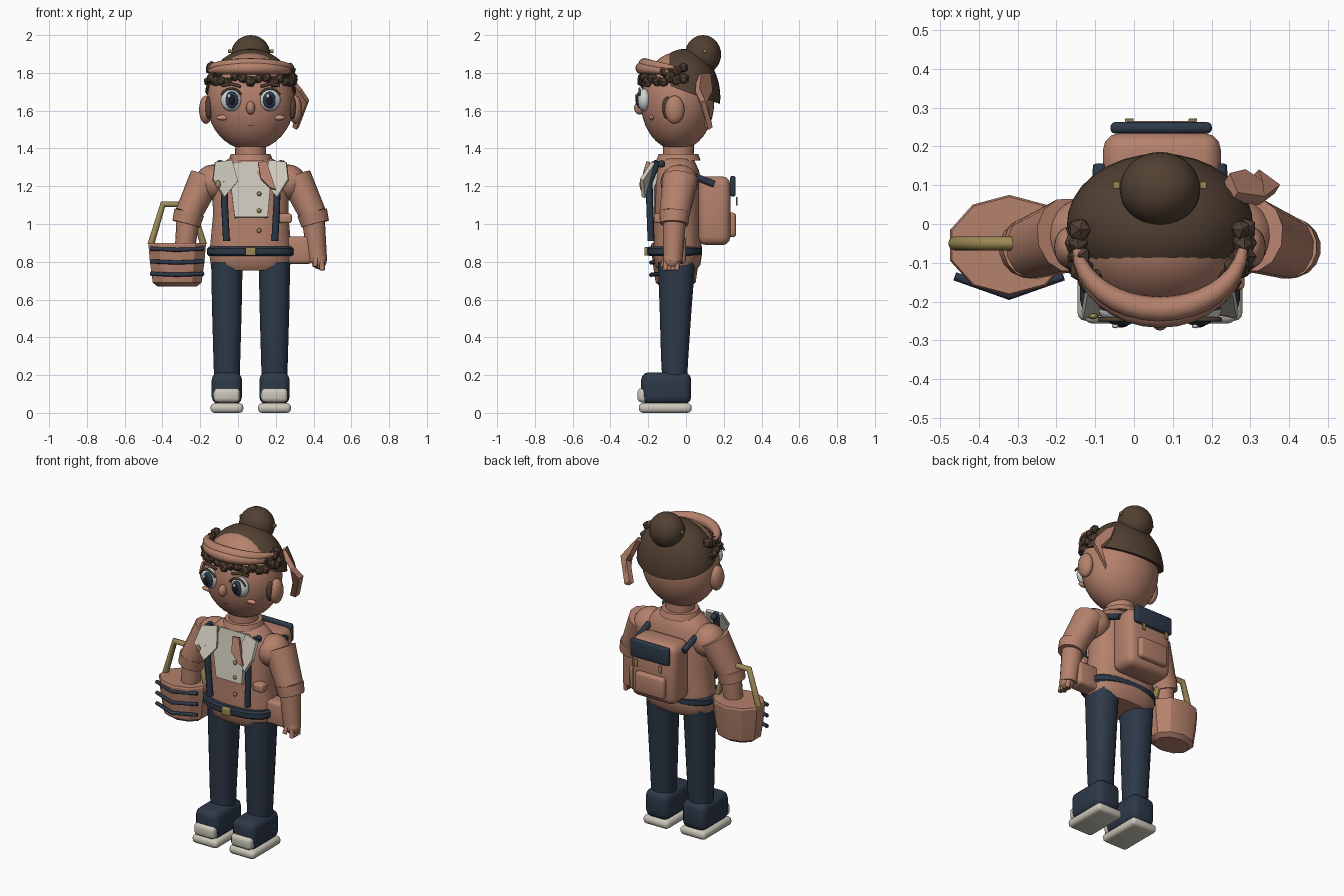
import bpy, bmesh, math, random
from mathutils import Vector, Matrix

if "Cube" in bpy.data.objects:
    bpy.data.objects.remove(bpy.data.objects["Cube"])
random.seed(4)
CX = 0.067  # the body's own centre line


def material(name, r, g, b):
    m = bpy.data.materials.new(name)
    m.use_nodes = True
    m.diffuse_color = (r, g, b, 1)
    m.node_tree.nodes["Principled BSDF"].inputs["Base Color"].default_value = (r, g, b, 1)
    return m


TAN = material("tan", 0.46, 0.22, 0.15)
NAVY = material("navy", 0.026, 0.040, 0.065)
BROWN = material("hair brown", 0.085, 0.052, 0.033)
CREAM = material("cream", 0.60, 0.57, 0.49)
GOLD = material("old gold", 0.33, 0.25, 0.09)
WHITE = material("eye white", 0.62, 0.66, 0.66)
BLACK = material("pupil black", 0.008, 0.010, 0.015)
BLUSH = material("blush", 0.58, 0.27, 0.18)
LIP = material("lip brown", 0.16, 0.06, 0.04)


def finish(name, bm, mat, smooth=40):
    bmesh.ops.recalc_face_normals(bm, faces=bm.faces)
    me = bpy.data.meshes.new(name)
    bm.to_mesh(me)
    bm.free()
    me.materials.append(mat)
    ob = bpy.data.objects.new(name, me)
    bpy.context.collection.objects.link(ob)
    if smooth:
        bpy.ops.object.select_all(action="DESELECT")
        bpy.context.view_layer.objects.active = ob
        ob.select_set(True)
        bpy.ops.object.shade_smooth_by_angle(angle=math.radians(smooth))
    return ob


def ball(name, c, r, mat, seg=24, tilt=0):
    bm = bmesh.new()
    bmesh.ops.create_uvsphere(bm, u_segments=seg, v_segments=seg // 2, radius=1)
    bm.transform(Matrix.Translation(c) @ Matrix.Rotation(tilt, 4, "Y") @ Matrix.Diagonal((*r, 1)))
    return finish(name, bm, mat)


def box(name, c, size, mat, bevel=0.01, rot=(0, "X")):
    bm = bmesh.new()
    bmesh.ops.create_cube(bm, size=1)
    bm.transform(Matrix.Diagonal((*size, 1)))
    if bevel:
        bmesh.ops.bevel(bm, geom=bm.edges[:], offset=bevel, segments=3, profile=0.5, affect="EDGES")
    bm.transform(Matrix.Translation(c) @ Matrix.Rotation(rot[0], 4, rot[1]))
    return finish(name, bm, mat, 50)


def loft(name, rings, mat, n=24, smooth=40, power=1.0):
    """Skin ellipses given as (x, y, z, rx, ry); power below 1 squares them off."""
    bm = bmesh.new()
    loops = []
    for x, y, z, rx, ry in rings:
        loop = []
        for i in range(n):
            a = math.tau * (i + 0.5) / n
            c, s = math.cos(a), math.sin(a)
            loop.append(bm.verts.new((x + rx * math.copysign(abs(c) ** power, c),
                                      y + ry * math.copysign(abs(s) ** power, s), z)))
        loops.append(loop)
    for a, b in zip(loops, loops[1:]):
        for i in range(n):
            bm.faces.new((a[i], a[(i + 1) % n], b[(i + 1) % n], b[i]))
    bm.faces.new(loops[0])
    bm.faces.new(loops[-1])
    return finish(name, bm, mat, smooth)


def tube(name, pts, r, mat, res=4):
    cu = bpy.data.curves.new(name, "CURVE")
    cu.dimensions = "3D"
    cu.bevel_depth, cu.bevel_resolution, cu.use_fill_caps = r, res, True
    sp = cu.splines.new("POLY")
    sp.points.add(len(pts) - 1)
    for p, co in zip(sp.points, pts):
        p.co = (*co, 1)
    cu.materials.append(mat)
    ob = bpy.data.objects.new(name, cu)
    bpy.context.collection.objects.link(ob)
    return ob


def plate(name, pts, thick, mat):
    bm = bmesh.new()
    bm.faces.new([bm.verts.new(p) for p in pts])
    ob = finish(name, bm, mat, 0)
    mod = ob.modifiers.new("thickness", "SOLIDIFY")
    mod.thickness, mod.offset = thick, 0
    return ob


def rod(name, a, b, ra, rb, mat, n=16, depth=1.0):
    a, b = Vector(a), Vector(b)
    bm = bmesh.new()
    bmesh.ops.create_cone(bm, cap_ends=True, segments=n, radius1=ra, radius2=rb, depth=(b - a).length)
    turn = (b - a).to_track_quat("Z", "X").to_matrix().to_4x4()
    bm.transform(Matrix.Translation((a + b) / 2) @ Matrix.Diagonal((1, depth, 1, 1)) @ turn)
    ob = finish(name, bm, mat)
    return ob


# Torso, neck and head
loft("jacket_body", [(CX, -.045, z, rx, ry) for z, rx, ry in (
    (.755, .19, .10), (.785, .212, .122), (.84, .22, .13), (.92, .212, .128), (1.05, .2, .126),
    (1.2, .205, .126), (1.28, .2, .115), (1.325, .15, .095), (1.355, .10, .075))], TAN, 32, power=.85)
rod("neck", (CX, -.04, 1.30), (CX, -.04, 1.45), .085, .08, TAN, 24)
rod("neck_collar", (CX, -.04, 1.335), (CX, -.04, 1.37), .118, .105, TAN, 24)
ball("head", (CX, -.045, 1.65), (.232, .195, .26), TAN, 40)
ball("nose", (CX, -.245, 1.615), (.024, .03, .036), TAN, 16)

# Hair cap trimmed on a slope, bun and pins
bm = bmesh.new()
bmesh.ops.create_uvsphere(bm, u_segments=32, v_segments=20, radius=1)
bm.transform(Matrix.Translation((CX, -.008, 1.67)) @ Matrix.Diagonal((.243, .19, .257, 1)))
cut = bmesh.ops.bisect_plane(bm, geom=bm.verts[:] + bm.edges[:] + bm.faces[:], plane_co=(CX, 0, 1.70),
                             plane_no=(0, .36, 1), clear_inner=True)
bmesh.ops.holes_fill(bm, edges=[e for e in bm.edges if e.is_boundary])
finish("hair_cap", bm, BROWN)
ball("hair_bun", (CX, .09, 1.897), (.104, .096, .103), BROWN, 28)
for s in (-1, 1):
    box("bun_pin", (CX + s * .112, .10, 1.915), (.018, .018, .018), GOLD, .003)

# Curly fringe around the brow
for row, (z, grow) in enumerate(((1.765, 1.0), (1.82, .95))):
    for i in range(19):
        a = math.radians(-100 + 200 * i / 18)
        if row and abs(a) < .75:
            continue
        r = random.uniform(.024, .034)
        bm = bmesh.new()
        bmesh.ops.create_icosphere(bm, subdivisions=1, radius=r)
        bm.transform(Matrix.Translation((CX + .222 * grow * math.sin(a), -.045 - .185 * grow * math.cos(a),
                                         z + random.uniform(-.016, .016))) @ Matrix.Rotation(i, 4, "Y"))
        finish("fringe_curl", bm, BROWN, 0)

# Headscarf: front roll and hanging tail
arc = [math.radians(-85 + 170 * i / 16) for i in range(17)]
for k, (z, y) in enumerate(((1.825, .185), (1.845, .17))):
    roll = tube("scarf_roll", [(CX + .215 * math.sin(a), -.05 - y * math.cos(a),
                                z - .02 + .02 * math.cos(a)) for a in arc], .03, TAN)
    for p, a in zip(roll.data.splines[0].points, arc):
        p.radius = .35 + .75 * math.cos(a)
plate("scarf_tail", [(.26, .07, 1.79), (.33, .06, 1.71), (.37, .09, 1.65), (.315, .13, 1.505),
                     (.295, .11, 1.52), (.325, .1, 1.64), (.28, .13, 1.70), (.24, .12, 1.79)], .03, TAN)

# Face, ears
for s in (-1, 1):
    x = CX + s * .103
    ball("eye_white", (x, -.222, 1.657), (.056, .036, .06), WHITE)
    ball("iris", (x - s * .003, -.247, 1.657), (.035, .016, .046), NAVY)
    ball("pupil", (x - s * .003, -.256, 1.657), (.02, .011, .03), BLACK, 16)
    ball("eye_glint", (x - .012, -.264, 1.678), (.009, .005, .011), WHITE, 12)
    tube("upper_lash", [(x + .058 * math.cos(t), -.246, 1.657 + .06 * math.sin(t))
                        for t in [math.radians(25 + 13 * i) for i in range(11)]], .006, BROWN, 2)
    tube("eyebrow", [(x - s * .05, -.232, 1.728), (x, -.228, 1.742), (x + s * .05, -.212, 1.732)], .008, BROWN, 2)
    ball("cheek", (CX + s * .148, -.183, 1.563), (.036, .014, .014), BLUSH, 16)
    ball("ear", (CX + s * .237, -.06, 1.605), (.036, .052, .075), TAN)
    ball("sideburn", (CX + s * .222, -.098, 1.615), (.02, .028, .06), BROWN, 16)
tube("mouth", [(CX + .04 * t, -.213 + .008 * abs(t), 1.522 + .013 * t * t)
               for t in (-1, -.6, -.2, .2, .6, 1)], .005, LIP, 2)

# Shirt, lapels, buttons, straps
plate("shirt_front", [(CX - .085, -.178, 1.035), (CX + .09, -.178, 1.035), (CX + .105, -.178, 1.2),
                      (CX + .10, -.13, 1.325), (CX - .09, -.13, 1.325), (CX - .105, -.178, 1.2)], .025, CREAM)
for s in (-1, 1):
    plate("lapel", [(CX + s * a, y, z) for a, y, z in (
        (.10, -.15, 1.335), (.19, -.175, 1.325), (.20, -.235, 1.235), (.14, -.225, 1.14), (.07, -.20, 1.225))],
        .02, CREAM)
    tube("front_strap", [(CX + s * a, y, z) for a, y, z in (
        (.165, -.15, 1.33), (.14, -.195, 1.22), (.138, -.192, 1.1), (.128, -.185, .91))], .019, NAVY, 2)
    tube("back_strap", [(CX + s * .16, .04, 1.255), (CX + s * .155, .15, 1.21)], .018, NAVY)
    ball("shoulder_stud", (CX + s * .165, -.13, 1.318), (.02, .02, .02), NAVY, 12)
plate("scarf_end", [(.105, -.2, 1.325), (.15, -.2, 1.33), (.2, -.235, 1.18), (.17, -.235, 1.19), (.12, -.225, 1.24)],
      .02, TAN)
for z in (1.16, 1.07, .965):
    ball("button", (CX + .045, -.19, z), (.012, .01, .012), GOLD, 12)
box("chest_pocket", (.25, -.14, 1.03), (.07, .06, .05), TAN, .012)
ball("badge", (-.105, -.238, 1.21), (.014, .008, .022), GOLD, 12)

# Belt
loft("belt", [(CX, -.06, z, r, r - .087) for z, r in ((.83, .222), (.84, .232), (.87, .232), (.88, .222))],
     NAVY, 32, power=.8)
box("buckle", (CX, -.208, .855), (.055, .025, .045), GOLD, .005)

# Arms, legs and shoes
for s in (-1, 1):
    def at(dx, y, z):
        return (CX + s * dx, y, z)
    ball("shoulder", at(.20, -.035, 1.22), (.095, .10, .095), TAN)
    rod("sleeve", at(.238, -.03, 1.245), at(.33, -.06, 1.05), .088, .074, TAN, 12, 1.1)
    rod("sleeve_cuff", at(.326, -.06, 1.06), at(.342, -.063, 1.0), .082, .076, TAN, 16)
    rod("forearm", at(.33, -.06, 1.04), at(.355, -.07, .80), .062, .05, TAN)
    ball("hand", at(.362, -.075, .81), (.042, .045, .05), TAN, 16)
    for i in range(4):
        tube("finger", [at(.375, -.105 + .02 * i, .80), at(.38, -.11 + .02 * i, .755)], .014, TAN, 2)
    tube("thumb", [at(.345, -.11, .82), at(.34, -.125, .775)], .013, TAN, 2)

    x = CX + s * .126
    loft("trouser_leg", [(x, y, z, rx, ry) for y, z, rx, ry in (
        (-.06, .17, .068, .066), (-.06, .3, .072, .073), (-.055, .55, .079, .085), (-.05, .80, .084, .10))],
        NAVY, 24, power=.85)
    box("shoe_sole", (x, -.11, .026), (.174, .28, .052), CREAM, .022)
    box("shoe_upper", (x, -.105, .13), (.16, .265, .17), NAVY, .04)
    box("toe_cap", (x, -.222, .093), (.14, .07, .075), CREAM, .022)

# Hip pouch beside the belt
box("hip_pouch", (.325, -.05, .862), (.14, .10, .145), TAN, .02)

# Backpack
box("backpack", (.072, .15, 1.07), (.305, .17, .365), TAN, .045)
box("pack_flap", (.07, .248, 1.2), (.262, .03, .11), NAVY, .013)
box("pack_pocket", (.07, .243, .995), (.20, .045, .13), TAN, .018)
for x in (-.012, .152):
    box("pack_buckle", (x, .268, 1.12), (.022, .008, .045), GOLD, .002)

# Basket with bands and handle
BX, BY = -.322, -.055
loft("basket", [(BX, BY, z, r, r - .03) for z, r in (
    (.67, .11), (.69, .136), (.80, .152), (.89, .16), (.90, .155))], TAN, 10, 30)
for z in (.735, .80, .867):
    tube("basket_band", [(BX - .14, BY - .08, z + .002), (BX, BY - .13, z - .004), (BX + .14, BY - .08, z + .002)],
         .011, NAVY, 2)
tube("basket_handle", [(BX - .14, -.05, .89), (BX - .075, -.05, 1.105), (BX + .075, -.05, 1.105),
                       (BX + .14, -.05, .89)], .018, GOLD)
